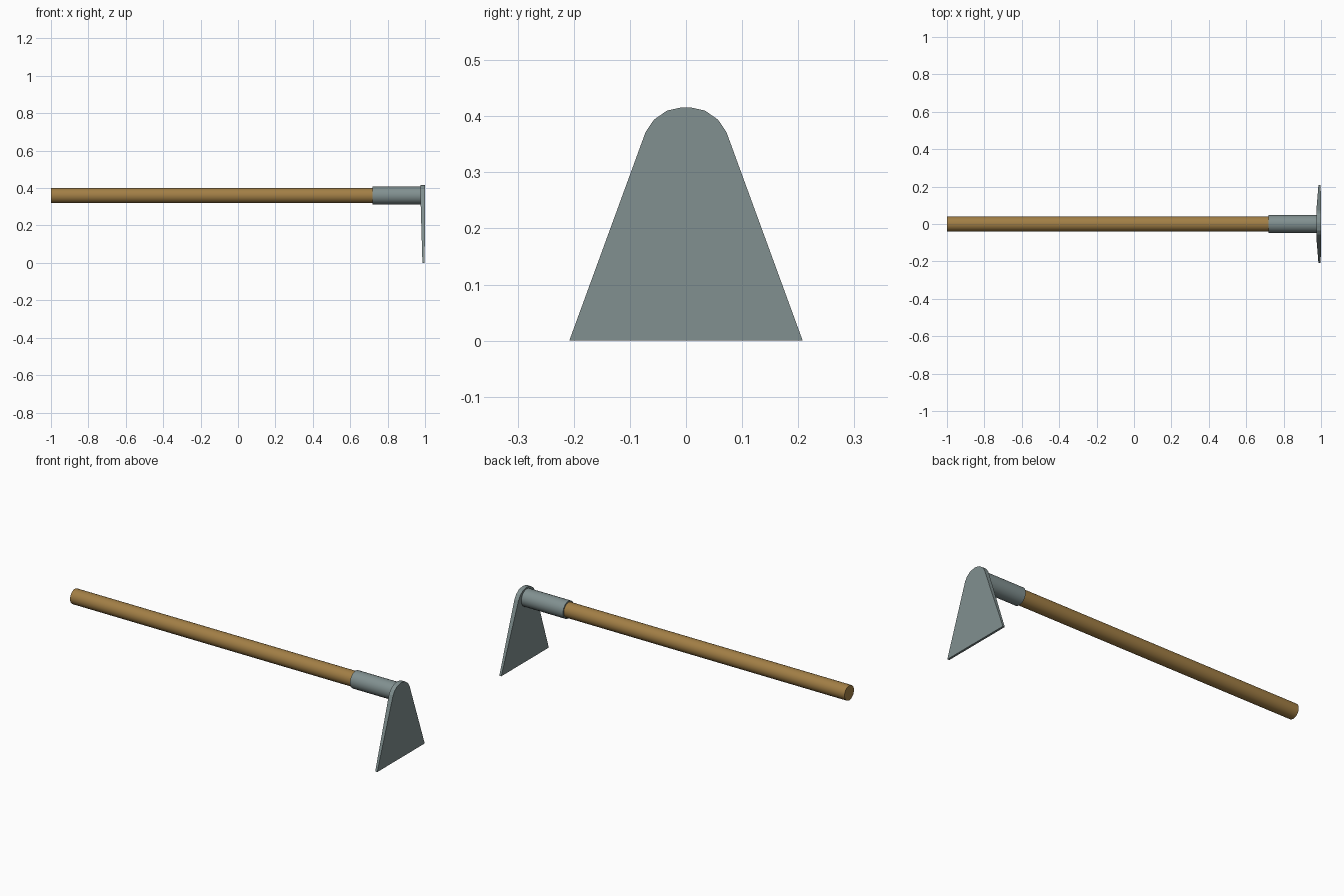
import bpy, bmesh, math

if "Cube" in bpy.data.objects:
    bpy.data.objects.remove(bpy.data.objects["Cube"])

AXIS_Z = 0.36


def material(name, rgb):
    m = bpy.data.materials.new(name)
    m.diffuse_color = (*rgb, 1)
    m.use_nodes = True
    m.node_tree.nodes["Principled BSDF"].inputs["Base Color"].default_value = m.diffuse_color
    return m


wood = material("brown wood", (0.36, 0.21, 0.06))
steel = material("grey steel", (0.22, 0.28, 0.28))


def rod(name, x0, x1, radius, mat):
    """Smooth-sided cylinder lying along x."""
    bpy.ops.mesh.primitive_cylinder_add(
        vertices=24, radius=radius, depth=x1 - x0,
        location=((x0 + x1) / 2, 0, AXIS_Z), rotation=(0, math.pi / 2, 0))
    ob = bpy.context.object
    ob.name = name
    ob.data.materials.append(mat)
    bpy.ops.object.shade_smooth_by_angle(angle=math.radians(35))
    return ob


# Wooden handle and the metal socket that grips it
rod("handle", -1.0, 0.74, 0.041, wood)
rod("socket", 0.72, 0.982, 0.048, steel)

# Blade: half outline (y, z), mirrored, thinning towards the cutting edge
half = [(0.208, 0.0), (0.072, 0.372), (0.057, 0.394), (0.034, 0.410), (0.007, 0.416)]
outline = half + [(-y, z) for y, z in reversed(half)]


def back_x(z):
    return 0.986 - 0.011 * min(z / 0.372, 1)


bm = bmesh.new()
front = [bm.verts.new((0.998 + 0.002 * min(z / 0.372, 1), y, z)) for y, z in outline]
back = [bm.verts.new((back_x(z), y, z)) for y, z in outline]
n = len(outline)
for side in (front, back):
    bm.faces.new((side[0], side[1], side[-2], side[-1]))   # tapered blade
    bm.faces.new(side[1:-1])                               # rounded top
for i in range(n):
    j = (i + 1) % n
    bm.faces.new((front[i], front[j], back[j], back[i]))   # rim
bmesh.ops.recalc_face_normals(bm, faces=bm.faces)
mesh = bpy.data.meshes.new("blade")
bm.to_mesh(mesh)
bm.free()
mesh.materials.append(steel)
bpy.context.collection.objects.link(bpy.data.objects.new("blade", mesh))
